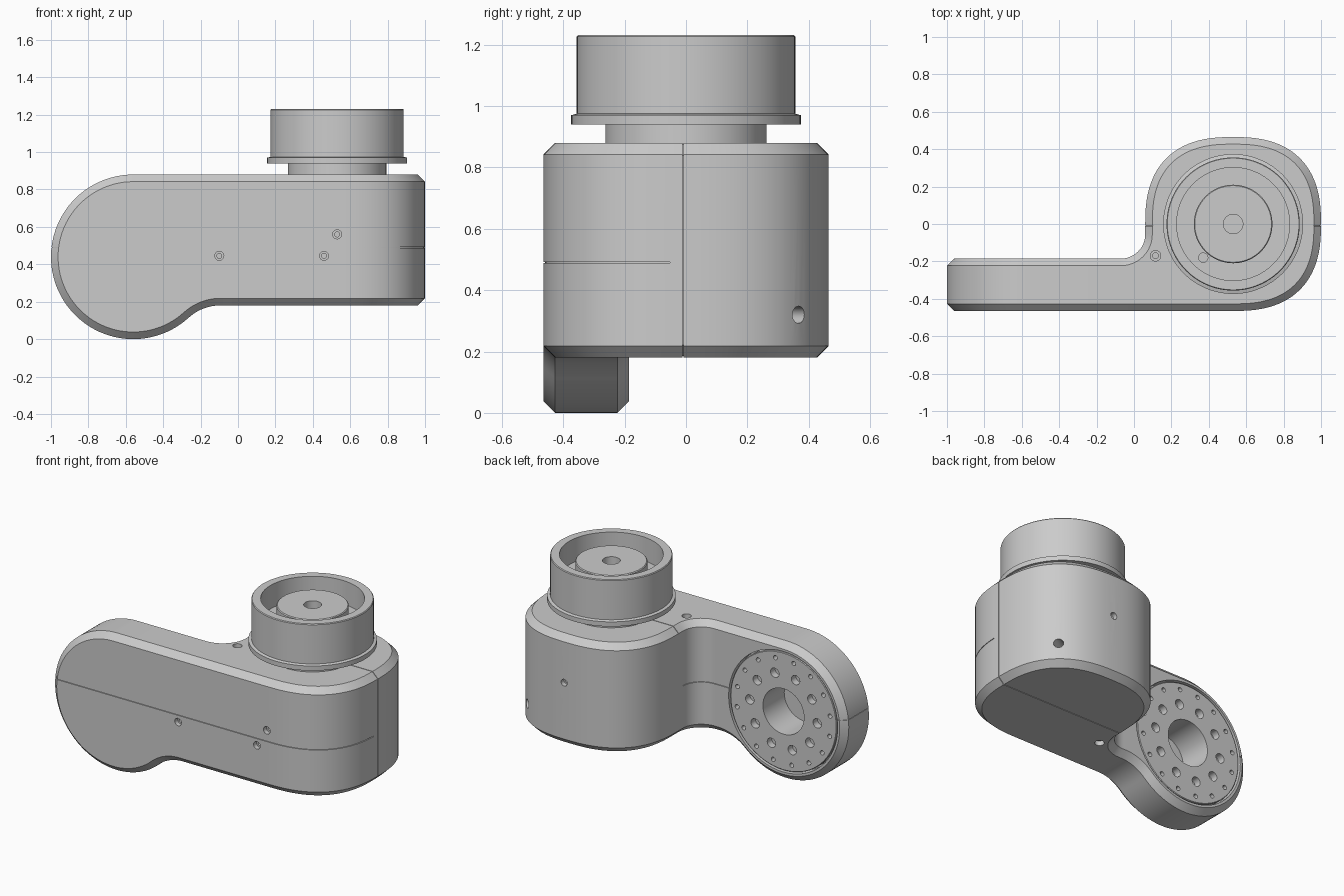
import bpy, bmesh
from math import sin, cos, pi, radians, copysign
from mathutils import Matrix, Vector

if "Cube" in bpy.data.objects:
    bpy.data.objects.remove(bpy.data.objects["Cube"])

CH = 0.038                      # chamfer size of the housing
FRONT, BACK = -0.465, -0.185    # arm faces in y
BOT, TOP = 0.18, 0.88           # head faces in z
WX, WZ = -0.56, 0.44            # wrist joint centre
HX = 0.53                       # head centre


def arc(cx, cy, r, a0, a1, n):
    return [(cx + r * cos(radians(a0 + (a1 - a0) * i / n)),
             cy + r * sin(radians(a0 + (a1 - a0) * i / n))) for i in range(n + 1)]


def squircle(a0, a1, n):
    f = lambda v: copysign(abs(v) ** 0.8, v) if abs(v) > 1e-9 else 0.0
    angles = [radians(a0 + (a1 - a0) * i / n) for i in range(n + 1)]
    return [(HX + 0.47 * f(cos(a)), -FRONT * f(sin(a))) for a in angles]


def inset(poly, d):
    """Mitred inset of a counter-clockwise outline."""
    out = []
    for i, p in enumerate(poly):
        a, b, c = Vector(poly[i - 1]), Vector(p), Vector(poly[(i + 1) % len(poly)])
        e1, e2 = (b - a).normalized(), (c - b).normalized()
        n1, n2 = Vector((e1.y, -e1.x)), Vector((e2.y, -e2.x))
        q = b - (n1 + n2) * d / max(0.2, 1 + n1.dot(n2))
        out.append((q.x, q.y))
    return out


def prism(bm, poly, w0, w1, axis, c=0.0):
    """Extrude an outline along y or z, with chamfered ends if c > 0."""
    layers = [(w0, c), (w0 + c, 0), (w1 - c, 0), (w1, c)] if c else [(w0, 0), (w1, 0)]
    rings = []
    for w, d in layers:
        pts = inset(poly, d) if d else poly
        rings.append([bm.verts.new((u, w, v) if axis == 'y' else (u, v, w)) for u, v in pts])
    n = len(poly)
    for a, b in zip(rings, rings[1:]):
        for i in range(n):
            j = (i + 1) % n
            bm.faces.new((a[i], a[j], b[j], b[i]))
    bm.faces.new(rings[0])
    bm.faces.new(rings[-1])


def lathe(bm, prof, pos, d=(0, 0, 1), n=64):
    """Revolve (radius, height) points about direction d at pos."""
    m = Matrix.Translation(pos) @ Vector(d).to_track_quat('Z', 'Y').to_matrix().to_4x4()
    rings = []
    for r, z in prof:
        if r == 0:
            rings.append([bm.verts.new(m @ Vector((0, 0, z)))] * n)
        else:
            rings.append([bm.verts.new(m @ Vector((r * cos(2 * pi * i / n), r * sin(2 * pi * i / n), z)))
                          for i in range(n)])
    for a, b in zip(rings, rings[1:]):
        for i in range(n):
            j = (i + 1) % n
            bm.faces.new(list(dict.fromkeys((a[i], a[j], b[j], b[i]))))


def hole(bm, pos, d, r, depth=0.1):
    lathe(bm, [(0, -0.05), (r, -0.05), (r, depth), (0, depth)], pos, d, 20)


def screw_hole(bm, pos, d, r):
    lathe(bm, [(0, -0.05), (r, -0.05), (r, 0.03), (r * 0.55, 0.03), (r * 0.55, 0.08), (0, 0.08)], pos, d, 20)


def finish(bm, name):
    bmesh.ops.remove_doubles(bm, verts=bm.verts[:], dist=1e-5)
    bmesh.ops.recalc_face_normals(bm, faces=bm.faces[:])
    me = bpy.data.meshes.new(name)
    bm.to_mesh(me)
    bm.free()
    ob = bpy.data.objects.new(name, me)
    bpy.context.collection.objects.link(ob)
    return ob


def activate(ob):
    bpy.ops.object.select_all(action='DESELECT')
    ob.select_set(True)
    bpy.context.view_layer.objects.active = ob


def cut(ob, bm):
    cutter = finish(bm, "cutter")
    cutter.hide_render = True
    mod = ob.modifiers.new("cut", 'BOOLEAN')
    mod.operation, mod.solver, mod.object = 'DIFFERENCE', 'EXACT', cutter
    activate(ob)
    bpy.ops.object.modifier_apply(modifier=mod.name)
    bpy.data.objects.remove(cutter)


def smooth(ob):
    activate(ob)
    bpy.ops.object.shade_smooth_by_angle(angle=radians(30))


# Outlines: arm seen from the front, head seen from above
arm = [(0.2, BOT), (0.2, TOP)] + arc(WX, WZ, 0.44, 90, 312.4, 60) \
    + arc(-0.095, -0.07, 0.25, 132.4, 90, 12)[1:]
back_side = squircle(0, 180, 48) + arc(-0.07, -0.055, 0.13, 0, -90, 12)
front_side = squircle(270, 360, 24)[:-1]
head = back_side + [(-0.3, BACK), (-0.3, FRONT)] + front_side

# Housing: arm and head meet in the same chamfered cross-section
SPLIT = -0.08
bm = bmesh.new()
prism(bm, arm, FRONT, BACK, 'y', CH)
bmesh.ops.bisect_plane(bm, geom=bm.verts[:] + bm.edges[:] + bm.faces[:], plane_co=(SPLIT, 0, 0),
                       plane_no=(1, 0, 0), clear_outer=True)
hb = bmesh.new()
prism(hb, head, BOT, TOP, 'z', CH)
bmesh.ops.bisect_plane(hb, geom=hb.verts[:] + hb.edges[:] + hb.faces[:], plane_co=(SPLIT, 0, 0),
                       plane_no=(1, 0, 0), clear_inner=True)
tmp = bpy.data.meshes.new("head_half")
hb.to_mesh(tmp)
hb.free()
bm.from_mesh(tmp)
bpy.data.meshes.remove(tmp)
bmesh.ops.remove_doubles(bm, verts=bm.verts[:], dist=1e-4)
housing = finish(bm, "arm_housing")

# Screw holes, wrist recess and bore
bm = bmesh.new()
for x, z in [(-0.1, 0.445), (0.46, 0.445), (0.53, 0.56)]:
    screw_hole(bm, (x, FRONT, z), (0, 1, 0), 0.024)
screw_hole(bm, (0.115, -0.17, TOP), (0, 0, -1), 0.028)
screw_hole(bm, (0.115, -0.17, BOT), (0, 0, 1), 0.028)
hole(bm, (0.871, 0.367, 0.32), (-0.86, -0.5, 0), 0.028)
screw_hole(bm, (0.54, -FRONT, 0.58), (0, -1, 0), 0.022)
lathe(bm, [(0, -0.05), (0.387, -0.05), (0.387, 0.06), (0.146, 0.06), (0.146, 0.22), (0, 0.22)],
      (WX, BACK, WZ), (0, -1, 0))
cut(housing, bm)


# Shell seams: shallow grooves following the outlines
def seam(path_outer, path_inner, w, axis):
    b = bmesh.new()
    prism(b, path_outer + path_inner[::-1], w - 0.002, w + 0.002, axis)
    cut(housing, b)


outline = back_side + [(-1 + CH, BACK), (-1, BACK - CH), (-1, FRONT + CH), (-1 + CH, FRONT)] + front_side
k = next(i for i, p in enumerate(outline) if p[1] < -0.02)
seam(inset(outline, -0.02)[k:], inset(outline, 0.006)[k:], 0.49, 'z')
loop = [(0.52, TOP), (0.06 + CH, TOP), (0.06, TOP - CH), (0.06, BOT + CH), (0.06 + CH, BOT),
        (1 - CH, BOT), (1, BOT + CH), (1, TOP - CH), (1 - CH, TOP), (0.54, TOP)]
seam(inset(loop, -0.02), inset(loop, 0.006), -0.01, 'y')
smooth(housing)

# Wrist mounting plate with two rings of holes
bm = bmesh.new()
lathe(bm, [(0.146, 0.004), (0.374, 0.004), (0.378, 0.008), (0.378, 0.06), (0.146, 0.06), (0.146, 0.004)],
      (WX, BACK, WZ), (0, -1, 0))
plate = finish(bm, "mounting_plate")
bm = bmesh.new()
for count, ring, r, phase in [(10, 0.24, 0.03, 75), (16, 0.335, 0.014, 80)]:
    for i in range(count):
        a = radians(phase) + 2 * pi * i / count
        hole(bm, (WX + ring * cos(a), BACK, WZ + ring * sin(a)), (0, -1, 0), r, 0.05)
cut(plate, bm)
smooth(plate)

# Rotating joint on top of the head: neck, flange, cup and inner boss
bm = bmesh.new()
lathe(bm, [(0, 0.86), (0.263, 0.86), (0.263, 0.94), (0.374, 0.94), (0.374, 0.97), (0.356, 0.975),
           (0.356, 1.226), (0.352, 1.231), (0.302, 1.231), (0.302, 1.08), (0.21, 1.08),
           (0.21, 1.185), (0.205, 1.19), (0.052, 1.19), (0.052, 1.0), (0, 1.0)], (HX, 0, 0), n=96)
joint = finish(bm, "joint_cup")
bm = bmesh.new()
hole(bm, (0.37, -0.18, 1.08), (0, 0, -1), 0.025, 0.06)
cut(joint, bm)
smooth(joint)
